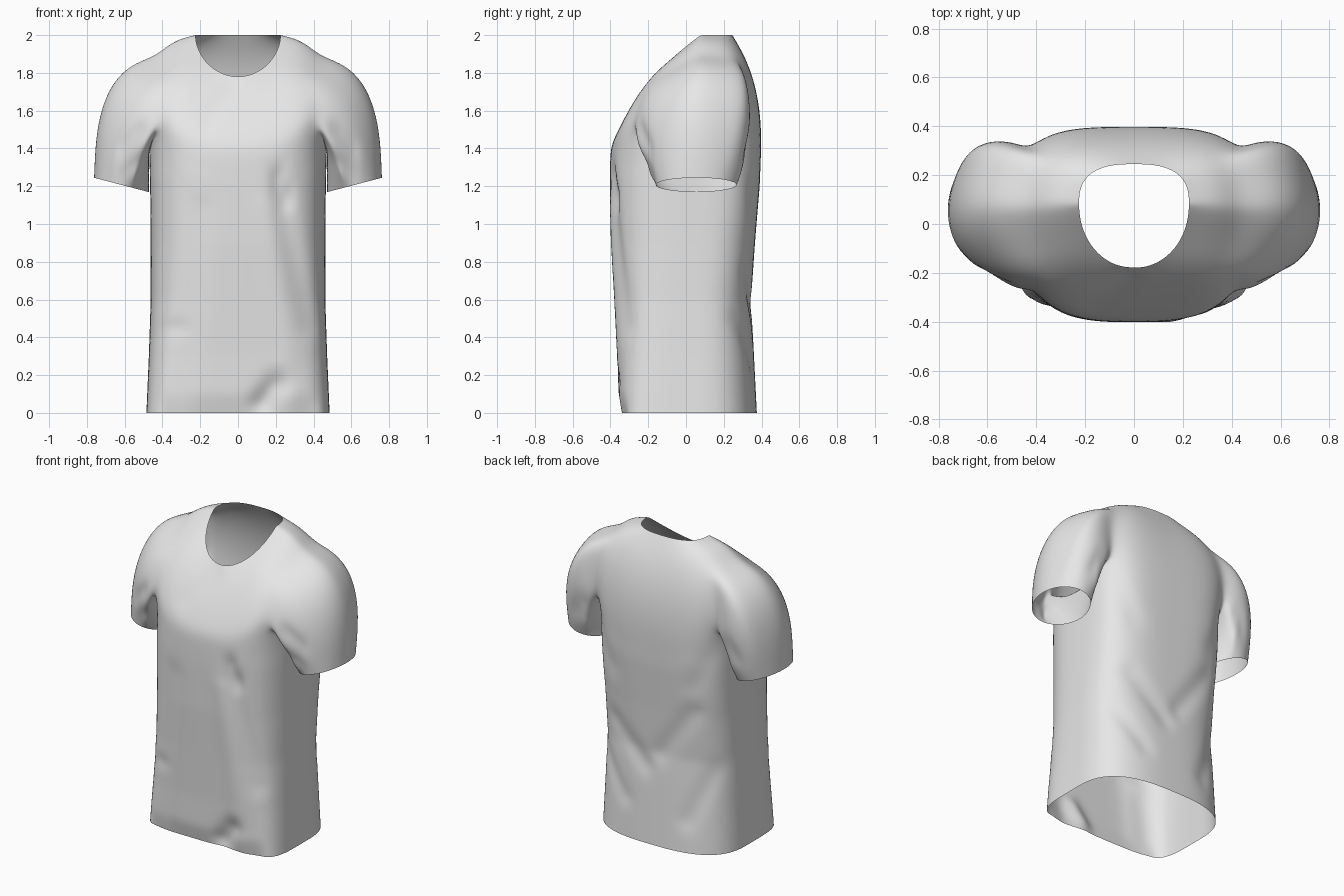
import bpy, bmesh, math
from mathutils import Vector

if "Cube" in bpy.data.objects:
    bpy.data.objects.remove(bpy.data.objects["Cube"])

M, UP, C, SL = 36, 12, 8, 11      # half-ring columns, yoke rings, armhole half width, sleeve rings
ARM = 7                           # armhole height in yoke rings
Z0 = 1.4                          # chest height where the yoke starts

# Torso profile: height, half width, front y, back y, front and back squareness
PROFILE = [(0, .485, -.355, .375, 5.5, 2.8), (.3, .472, -.362, .36, 4.4, 2.8),
           (.6, .462, -.378, .345, 3.6, 2.8), (.9, .462, -.395, .365, 3.2, 3.1),
           (1.2, .465, -.402, .39, 3.1, 3.6), (1.4, .47, -.402, .398, 3.1, 4)]

# Cloth folds: side (-1 front, 1 back), x1, z1, x2, z2, width, depth (negative = ridge)
FOLDS = [(-1, .20, 1.28, .25, 1.12, .025, .035), (-1, .22, 1.15, .38, .45, .05, .022),
         (-1, .16, 1.10, .26, .30, .06, -.010), (-1, .12, .05, .21, .16, .045, .045),
         (-1, .27, .0, .24, .22, .04, -.01), (-1, -.20, 1.1, -.30, .1, .05, .010),
         (-1, -.30, .45, -.45, .42, .03, .015), (-1, -.02, 1.72, -.16, 1.55, .05, .010),
         (-1, .52, 1.50, .62, 1.40, .03, .020), (-1, -.52, 1.50, -.62, 1.40, .03, .020),
         (-1, .50, 1.35, .60, 1.28, .03, .015), (-1, -.50, 1.35, -.60, 1.28, .03, .015),
         (1, .30, .75, .05, .50, .05, .018), (1, -.30, .95, -.05, .60, .05, .018),
         (1, .40, .5, .20, .25, .04, .018), (1, -.40, .55, -.25, .2, .05, .018),
         (1, .45, 1.40, .30, 1.1, .05, .012), (1, -.45, 1.40, -.30, 1.1, .05, .012),
         (1, .53, 1.46, .60, 1.36, .03, .015), (1, -.53, 1.46, -.60, 1.36, .03, .015)]


def profile(z):
    for a, b in zip(PROFILE, PROFILE[1:]):
        if z <= b[0] + 1e-6:
            t = (z - a[0]) / (b[0] - a[0])
            return [p + (q - p) * t for p, q in zip(a[1:], b[1:])]
    return PROFILE[-1][1:]


def oval(th, w, yc, yf, yb, n):
    """Point on a rounded-box section; th runs from -90 (front) to 90 (back)."""
    c, s = max(0, math.cos(th)), abs(math.sin(th))
    if c < 1e-6:
        c = 0
    k = (c ** n + s ** n) ** (-1 / n)
    return w * c * k, yc + ((yf if th < 0 else yb) - yc) * s * k


def bezier(a, b, c, t):
    return a * (1 - t) ** 2 + b * 2 * t * (1 - t) + c * t * t


def theta(j):
    return math.radians(-90 + 180 * j / M)


def body_point(j, z):
    th = theta(j)
    w, yf, yb, nf, nb = profile(z)
    x, y = oval(th, w, .04, yf, yb, nf if th < 0 else nb)
    # lift the rings near the armhole corners so the opening is rounded
    lift = .12 * math.exp(-((abs(math.degrees(th)) - 40) / 16) ** 2) * max(0, (z - 1.0) / .4)
    return Vector((x, y, z + lift))


def yoke_point(j, t):
    th = theta(j)
    front = th < 0
    p0 = body_point(j, Z0)
    x, y = oval(th, .225, .08, -.18, .245, 2.05 if front else 2.7)
    p2 = Vector((x, y, 2.0 - (.22 * abs(math.sin(th)) ** 1.1 if front else 0)))
    s = math.cos(th) ** 2
    ctrl = Vector((p0.x * (1 + .19 * s),
                   p0.y + (p2.y - p0.y) * (.3 if front else -.08 * (1 - s) + .1 * s),
                   p0.z + (p2.z - p0.z) * ((.45 + .5 * s) if front else (.6 + .37 * s))))
    return bezier(p0, ctrl, p2, t)


def half_shirt(bm, side):
    def add(p):
        return bm.verts.new((p.x * side, p.y, p.z))

    # Torso and yoke grid
    lower = 28
    rows = [[add(body_point(j, Z0 * i / lower)) for j in range(M + 1)] for i in range(lower + 1)]
    rows += [[add(yoke_point(j, i / UP)) for j in range(M + 1)] for i in range(1, UP + 1)]
    mid = M // 2
    for i in range(len(rows) - 1):
        for j in range(M):
            if lower <= i < lower + ARM and mid - C <= j < mid + C:
                continue          # armhole
            bm.faces.new((rows[i][j], rows[i][j + 1], rows[i + 1][j + 1], rows[i + 1][j]))

    # Sleeve swept from the armhole edge to the cuff
    lo, hi, l, r = lower, lower + ARM, mid - C, mid + C
    loop = ([rows[lo][j] for j in range(l, r)] + [rows[i][r] for i in range(lo, hi)] +
            [rows[hi][j] for j in range(r, l, -1)] + [rows[i][l] for i in range(hi, lo, -1)])
    starts = [Vector((abs(v.co.x), v.co.y, v.co.z)) for v in loop]
    prev = loop
    for k in range(1, SL + 1):
        t = k / SL
        ring = []
        for a in starts:
            ph = math.atan2(a.z - 1.64, a.y - .04)
            u = (math.sin(ph) + 1) / 2
            cuff = Vector((.617 + .145 * math.sin(ph), .055 + .215 * math.cos(ph),
                           1.207 + .038 * math.sin(ph)))
            # fuller upper arm, more so at the back
            full = 1 + (.6 if a.y > .04 else .2) * u
            ctrl = Vector((a.x + (cuff.x - a.x) * (.5 + .55 * u),
                           .04 + (a.y - .04) * full,
                           a.z + (cuff.z - a.z) * (.5 - .46 * u)))
            ring.append(add(bezier(a, ctrl, cuff, t)))
        n = len(ring)
        for q in range(n):
            bm.faces.new((prev[q], prev[(q + 1) % n], ring[(q + 1) % n], ring[q]))
        prev = ring


def add_folds(bm):
    bm.normal_update()
    moves = []
    for v in bm.verts:
        dy = 0
        for sy, x1, z1, x2, z2, wid, dep in FOLDS:
            facing = v.normal.y * sy
            if facing < .1:
                continue
            dx, dz = x2 - x1, z2 - z1
            t = ((v.co.x - x1) * dx + (v.co.z - z1) * dz) / (dx * dx + dz * dz)
            t = min(1, max(0, t))
            d = math.hypot(v.co.x - x1 - t * dx, v.co.z - z1 - t * dz)
            dy -= sy * dep * facing * math.exp(-(d / wid) ** 2)
        # front hem turning under
        if v.co.z < .1 and v.normal.y < -.3 and abs(v.co.x) < .42:
            dy += .02 * (1 - v.co.z / .1)
        moves.append((v, dy))
    for v, dy in moves:
        v.co.y += dy


bm = bmesh.new()
half_shirt(bm, 1)
half_shirt(bm, -1)
bmesh.ops.remove_doubles(bm, verts=bm.verts[:], dist=.0005)
bmesh.ops.recalc_face_normals(bm, faces=bm.faces[:])
# Make sure the cloth faces outward
bm.faces.ensure_lookup_table()
if sum(f.normal.dot(Vector((f.calc_center_median().x, f.calc_center_median().y, 0)))
       for f in bm.faces if f.calc_center_median().z < 1) < 0:
    bmesh.ops.reverse_faces(bm, faces=bm.faces[:])
# Soften the sleeve joins
soft = [v for v in bm.verts if not v.is_boundary and v.co.z > 1.3]
for _ in range(4):
    bmesh.ops.smooth_vert(bm, verts=soft, factor=.5, use_axis_x=True, use_axis_y=True, use_axis_z=True)
add_folds(bm)

mesh = bpy.data.meshes.new("t_shirt")
bm.to_mesh(mesh)
bm.free()
shirt = bpy.data.objects.new("t_shirt", mesh)
bpy.context.collection.objects.link(shirt)
mesh.polygons.foreach_set("use_smooth", [True] * len(mesh.polygons))

cloth = bpy.data.materials.new("light_grey_cloth")
cloth.diffuse_color = (.8, .8, .8, 1)
cloth.use_nodes = True
cloth.node_tree.nodes["Principled BSDF"].inputs["Base Color"].default_value = cloth.diffuse_color
mesh.materials.append(cloth)

sub = shirt.modifiers.new("smooth_cloth", 'SUBSURF')
sub.levels = sub.render_levels = 1
